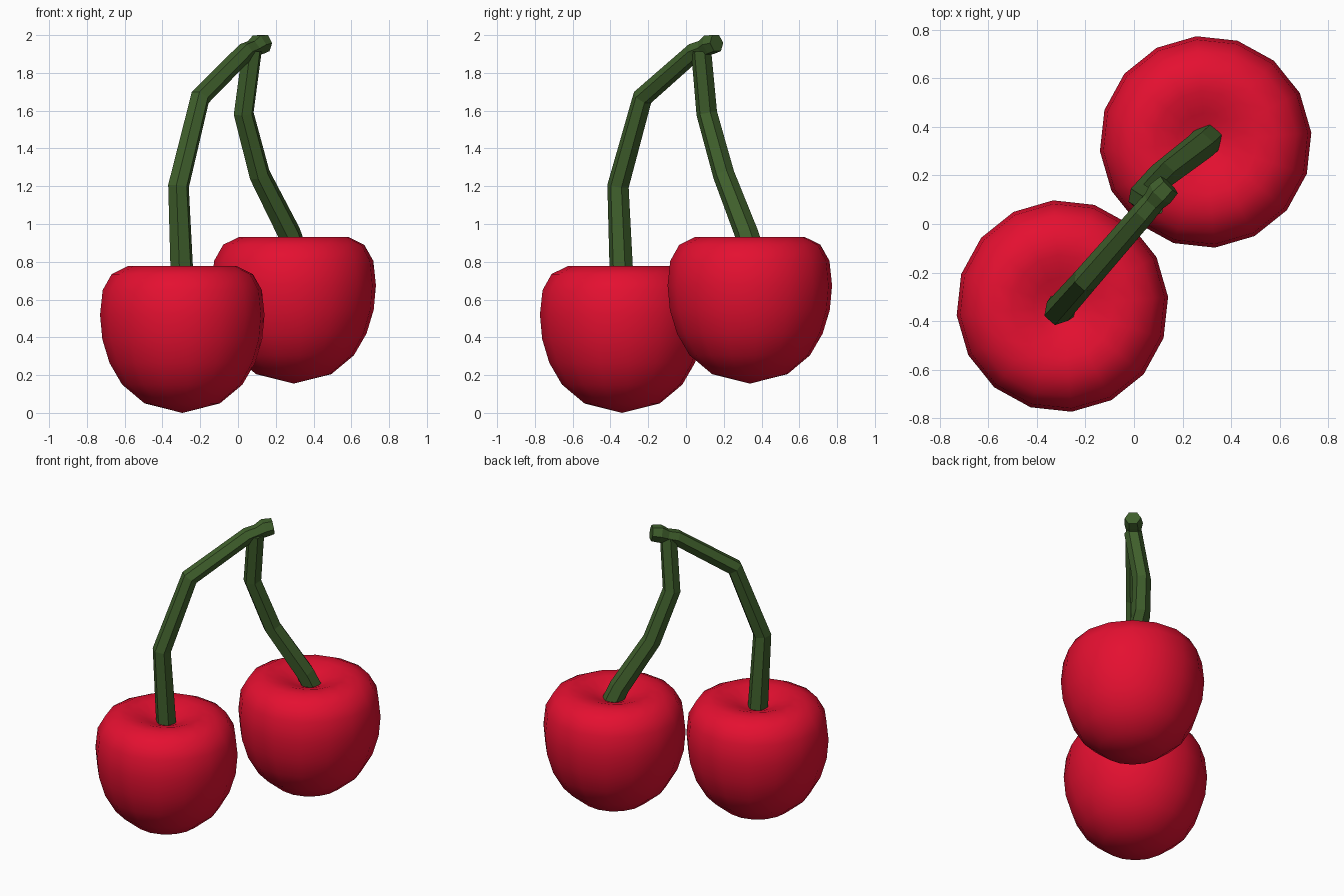
import bpy, bmesh, math
from mathutils import Vector

cube = bpy.data.objects.get("Cube")
if cube:
    bpy.data.objects.remove(cube, do_unlink=True)


def make_material(name, color, roughness):
    mat = bpy.data.materials.new(name)
    mat.use_nodes = True
    mat.diffuse_color = color
    bsdf = mat.node_tree.nodes["Principled BSDF"]
    bsdf.inputs["Base Color"].default_value = color
    bsdf.inputs["Roughness"].default_value = roughness
    return mat


def finish(name, bm, mat, smooth):
    bmesh.ops.recalc_face_normals(bm, faces=bm.faces)
    for face in bm.faces:
        face.smooth = smooth
    mesh = bpy.data.meshes.new(name)
    bm.to_mesh(mesh)
    bm.free()
    mesh.materials.append(mat)
    obj = bpy.data.objects.new(name, mesh)
    bpy.context.collection.objects.link(obj)
    return obj


def bridge(bm, rings):
    # Join neighbouring rings of equal size with quads
    for low, high in zip(rings, rings[1:]):
        n = len(low)
        for i in range(n):
            j = (i + 1) % n
            bm.faces.new((low[i], low[j], high[j], high[i]))


def cherry(name, location, profile, sides=16, turn=math.radians(5)):
    # Lathe a profile whose first and last points lie on the axis
    bm = bmesh.new()
    rings = []
    for r, z in profile[1:-1]:
        angles = [turn + math.tau * i / sides for i in range(sides)]
        rings.append([bm.verts.new((r * math.cos(a), r * math.sin(a), z)) for a in angles])
    bridge(bm, rings)
    for ring, (_, z) in ((rings[0], profile[0]), (rings[-1], profile[-1])):
        pole = bm.verts.new((0, 0, z))
        for i in range(sides):
            bm.faces.new((ring[i], ring[(i + 1) % sides], pole))
    obj = finish(name, bm, red, True)
    obj.location = location
    return obj


def stem(name, path, sides=6):
    # Sweep a six-sided section along a path of (x, y, z, radius)
    bm = bmesh.new()
    points = [Vector(p[:3]) for p in path]
    span = points[-1] - points[0]
    across = Vector((-span.y, span.x, 0)).normalized()
    rings = []
    for i, p in enumerate(points):
        before = (p - points[i - 1]).normalized() if i else Vector()
        after = (points[i + 1] - p).normalized() if i + 1 < len(points) else Vector()
        along = (before + after).normalized()
        side = (across - along * across.dot(along)).normalized()
        up = along.cross(side)
        ring = []
        for k in range(sides):
            a = math.tau * k / sides
            ring.append(bm.verts.new(p + path[i][3] * (side * math.cos(a) + up * math.sin(a))))
        rings.append(ring)
    bridge(bm, rings)
    bm.faces.new(rings[0])
    bm.faces.new(rings[-1])
    return finish(name, bm, green, False)


red = make_material("cherry red", (0.78, 0.005, 0.03, 1), 0.5)
green = make_material("stem green", (0.05, 0.115, 0.025, 1), 0.7)

# Fruit, from the bottom tip up and into the dimple
fruit_profile = [
    (0, 0), (0.2, 0.05), (0.32, 0.15), (0.387, 0.265), (0.425, 0.39),
    (0.437, 0.52), (0.423, 0.65), (0.375, 0.735), (0.29, 0.777),
    (0.21, 0.775), (0.12, 0.745), (0.05, 0.715), (0, 0.705),
]
cherry("front_cherry", (-0.295, -0.338, 0), fruit_profile)
cherry("back_cherry", (0.295, 0.338, 0.155), fruit_profile)

# Long stem with the knob at its end
stem("front_stem", [
    (-0.295, -0.34, 0.69, 0.064), (-0.315, -0.36, 1.2, 0.058),
    (-0.2, -0.23, 1.67, 0.054), (0.04, 0.045, 1.912, 0.05),
    (0.08, 0.092, 1.93, 0.047), (0.108, 0.125, 1.95, 0.057),
    (0.145, 0.162, 1.958, 0.05),
])

# Short stem that meets the long one under the knob
stem("back_stem", [
    (0.31, 0.355, 0.84, 0.064), (0.272, 0.32, 0.95, 0.063),
    (0.115, 0.2, 1.26, 0.058), (0.03, 0.11, 1.585, 0.056),
    (0.075, 0.08, 1.92, 0.054),
])
